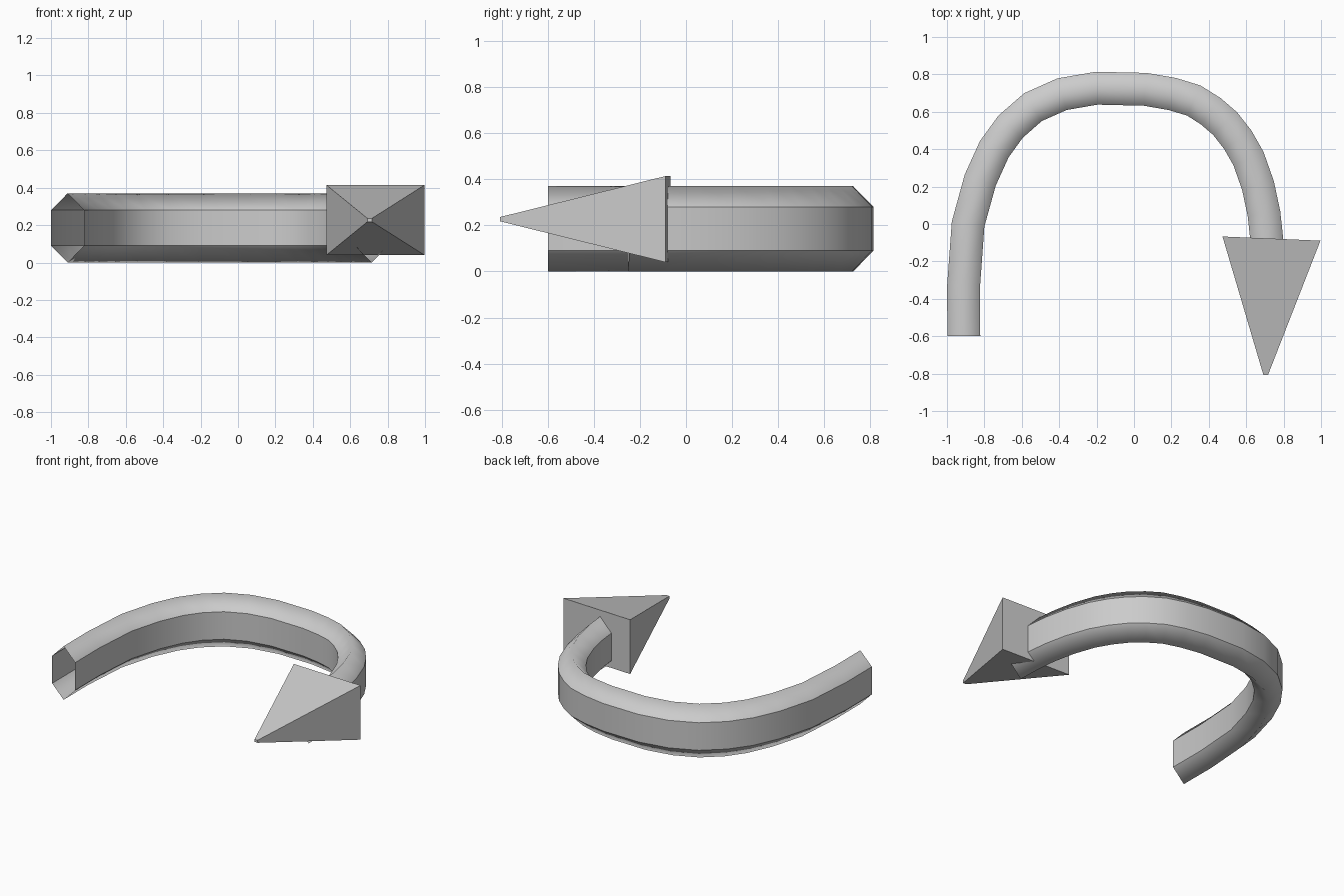
import bpy, bmesh
from mathutils import Vector

if "Cube" in bpy.data.objects:
    bpy.data.objects.remove(bpy.data.objects["Cube"])


def finish(bm, name):
    mesh = bpy.data.meshes.new(name)
    bm.to_mesh(mesh)
    bm.free()
    obj = bpy.data.objects.new(name, mesh)
    bpy.context.collection.objects.link(obj)
    return obj


# Curved shaft: open hexagonal tube swept along a flat path
path = [Vector(p) for p in [
    (-.91, -.6), (-.911, -.33), (-.887, 0), (-.822, .235), (-.747, .40),
    (-.66, .52), (-.54, .625), (-.385, .694), (-.2, .726), (.06, .72),
    (.205, .695), (.32, .66), (.41, .603), (.487, .537), (.555, .45),
    (.612, .35), (.663, .205), (.695, .055), (.709, -.075), (.715, -.25)]]
# Section as (sideways offset, height); ridges at top and bottom
section = [(0, 0), (.088, .09), (.088, .28), (0, .37), (-.088, .28), (-.088, .09)]

bm = bmesh.new()
rings = []
for i, p in enumerate(path):
    if i == 0:
        side = Vector((-1, 0))
    else:
        d = (path[min(i + 1, len(path) - 1)] - path[i - 1]).normalized()
        side = Vector((-d.y, d.x))
    rings.append([bm.verts.new((p.x + side.x * o, p.y + side.y * o, z))
                  for o, z in section])
for a, b in zip(rings, rings[1:]):
    for k in range(6):
        n = (k + 1) % 6
        bm.faces.new((a[k], b[k], b[n], a[n])).smooth = True
bmesh.ops.recalc_face_normals(bm, faces=bm.faces)
# Crisp shoulders, soft ridges
for a, b in zip(rings, rings[1:]):
    for k in (1, 2, 4, 5):
        bm.edges.get((a[k], b[k])).smooth = False
if sum((f.normal.z * (f.calc_center_median().z - .185)) for f in bm.faces) < 0:
    bmesh.ops.reverse_faces(bm, faces=bm.faces)
finish(bm, "curved_shaft")

# Arrow head: four-sided pyramid with a tiny blunt tip
base, tip = Vector((.735, -.078)), Vector((.704, -.808))
fwd = (tip - base).normalized()
side = Vector((-fwd.y, fwd.x))
bm = bmesh.new()
loops = []
for c, w, h in ((base, .262, .187), (tip, .012, .009)):
    loops.append([bm.verts.new((c.x + side.x * w * sx, c.y + side.y * w * sx, .227 + h * sz))
                  for sx, sz in ((-1, -1), (1, -1), (1, 1), (-1, 1))])
for loop in loops:
    bm.faces.new(loop)
for k in range(4):
    n = (k + 1) % 4
    bm.faces.new((loops[0][k], loops[0][n], loops[1][n], loops[1][k]))
bmesh.ops.recalc_face_normals(bm, faces=bm.faces)
finish(bm, "arrow_head")
